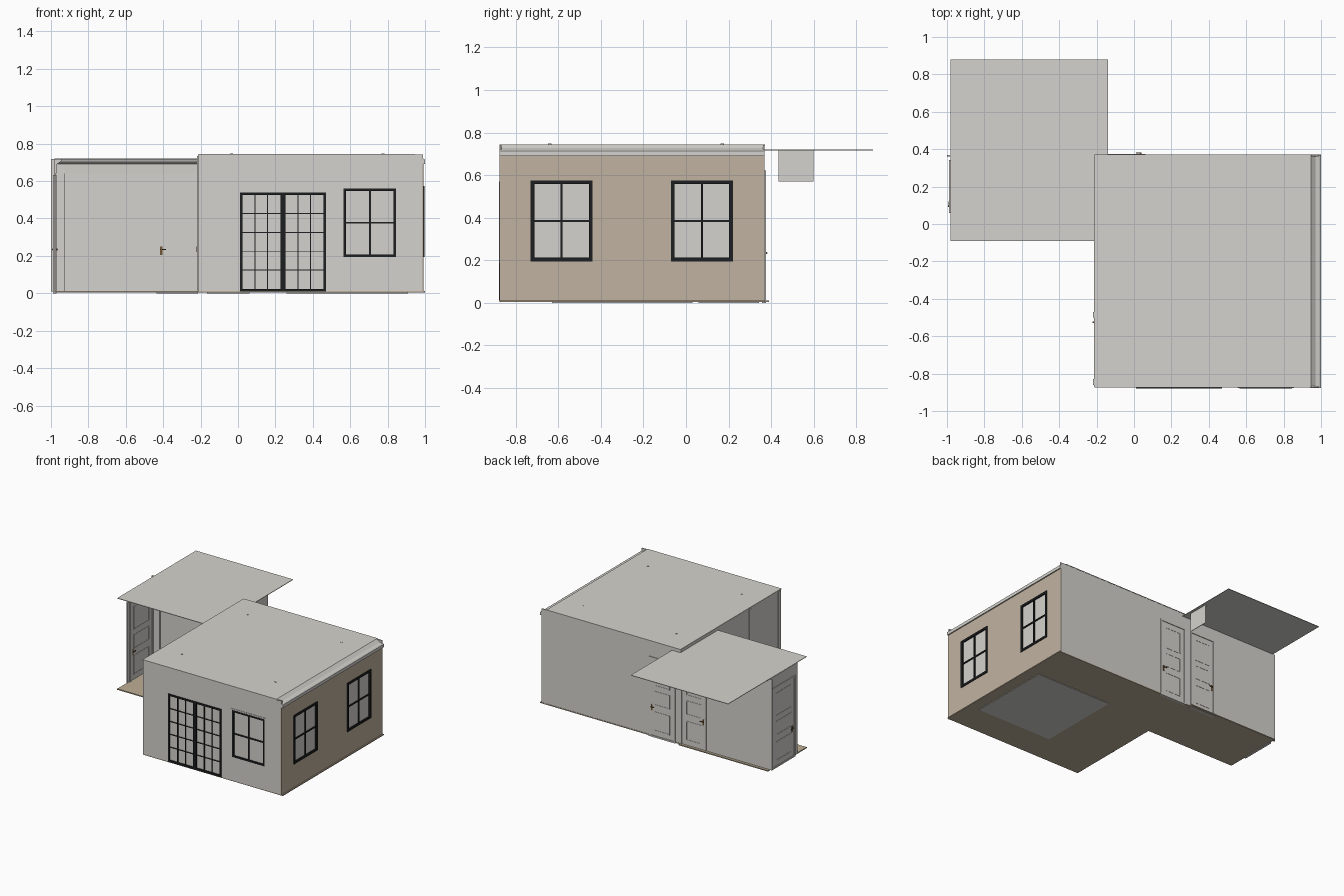
import bpy, bmesh, math
from mathutils import Matrix, Vector

if "Cube" in bpy.data.objects:
    bpy.data.objects.remove(bpy.data.objects["Cube"])


def mat(name, c):
    m = bpy.data.materials.new(name)
    m.diffuse_color = (*c, 1)
    m.use_nodes = True
    m.node_tree.nodes["Principled BSDF"].inputs["Base Color"].default_value = m.diffuse_color
    return m


GREY = mat("wall grey", (0.66, 0.65, 0.61))
BEIGE = mat("accent beige", (0.53, 0.45, 0.35))
WOOD = mat("floor tan", (0.52, 0.43, 0.31))
BLACK = mat("frame black", (0.012, 0.013, 0.014))
BRASS = mat("handle brass", (0.16, 0.09, 0.035))


def finish(bm, name, m):
    bmesh.ops.recalc_face_normals(bm, faces=bm.faces)
    me = bpy.data.meshes.new(name)
    bm.to_mesh(me)
    bm.free()
    me.materials.append(m)
    ob = bpy.data.objects.new(name, me)
    bpy.context.collection.objects.link(ob)
    return ob


def boxes(name, m, items):
    """One object out of boxes given as (x0, x1, y0, y1, z0, z1)."""
    bm = bmesh.new()
    for x0, x1, y0, y1, z0, z1 in items:
        bmesh.ops.create_cube(bm, size=1, matrix=Matrix.Translation(
            ((x0 + x1) / 2, (y0 + y1) / 2, (z0 + z1) / 2))
            @ Matrix.Diagonal((abs(x1 - x0), abs(y1 - y0), abs(z1 - z0), 1)))
    return finish(bm, name, m)


def on_wall(axis, d0, d1, u0, u1, z0, z1):
    """Box lying on a wall: d is depth along the axis, u runs along the wall."""
    return (d0, d1, u0, u1, z0, z1) if axis == 'x' else (u0, u1, d0, d1, z0, z1)


def ring(axis, d0, d1, u0, u1, z0, z1, t):
    return [on_wall(axis, d0, d1, *r) for r in (
        (u0, u0 + t, z0, z1), (u1 - t, u1, z0, z1),
        (u0 + t, u1 - t, z0, z0 + t), (u0 + t, u1 - t, z1 - t, z1))]


def wall(name, m, axis, d0, d1, u0, u1, z0, z1, holes=()):
    """Wall of boxes around rectangular openings (u0, u1, z0, z1) sorted by u."""
    out, u = [], u0
    for a, b, c, d in holes:
        out.append(on_wall(axis, d0, d1, u, a, z0, z1))
        if c > z0:
            out.append(on_wall(axis, d0, d1, a, b, z0, c))
        out.append(on_wall(axis, d0, d1, a, b, d, z1))
        u = b
    out.append(on_wall(axis, d0, d1, u, u1, z0, z1))
    return boxes(name, m, out)


def glazed(name, axis, d0, d1, u0, u1, z0, z1, t, cols, rows, bar):
    """Black frame with glazing bars and a grey pane in the middle."""
    mid = (d0 + d1) / 2
    parts = ring(axis, d0, d1, u0, u1, z0, z1, t)
    for i in range(1, cols):
        u = u0 + t + (u1 - u0 - 2 * t) * i / cols
        parts.append(on_wall(axis, d0 + .002, d1 - .002, u - bar, u + bar, z0 + t, z1 - t))
    for i in range(1, rows):
        z = z0 + t + (z1 - z0 - 2 * t) * i / rows
        parts.append(on_wall(axis, d0 + .003, d1 - .003, u0 + t, u1 - t, z - bar, z + bar))
    boxes(name + "_frame", BLACK, parts)
    boxes(name + "_pane", GREY, [on_wall(axis, mid - .001, mid + .001,
                                         u0 + t, u1 - t, z0 + t, z1 - t)])


def panel_door(name, axis, d, u0, u1, top, knob_u):
    """Slab with raised panels, casing and a handle on both sides of depth d."""
    boxes(name + "_slab", GREY, [on_wall(axis, d - .004, d + .004, u0, u1, .012, top)])
    trim = ring(axis, d - .009, d + .009, u0 - .012, u1 + .012, 0, top + .012, .012)
    for z0, z1 in ((.05, .2), (.25, .36), (.4, top - .04)):
        trim += ring(axis, d - .006, d + .006, u0 + .035, u1 - .035, z0, z1, .006)
    boxes(name + "_trim", GREY, trim)
    s = 1 if knob_u < (u0 + u1) / 2 else -1
    handle = [on_wall(axis, d - .014, d + .014, knob_u - .004, knob_u + .004, .229, .239)]
    for e in (-1, 1):
        a, b = sorted((d + e * .012, d + e * .016))
        c, f = sorted((knob_u - s * .004, knob_u + s * .025))
        handle.append(on_wall(axis, a, b, c, f, .231, .237))
        a, b = sorted((d + e * .003, d + e * .007))
        handle.append(on_wall(axis, a, b, knob_u - .006, knob_u + .006, .205, .25))
    boxes(name + "_handle", BRASS, handle)


def sweep(name, m, axis, profile, u0, u1):
    """Straight moulding: profile of (depth, z) points run along the wall."""
    bm = bmesh.new()
    place = (lambda d, u, z: (d, u, z)) if axis == 'x' else (lambda d, u, z: (u, d, z))
    f = bm.faces.new([bm.verts.new(place(d, u0, z)) for d, z in profile])
    r = bmesh.ops.extrude_face_region(bm, geom=[f])
    step = Vector(place(0, u1 - u0, 0))
    bmesh.ops.translate(bm, vec=step, verts=[v for v in r["geom"]
                                             if isinstance(v, bmesh.types.BMVert)])
    return finish(bm, name, m)


# Floors and rug
boxes("room_floor", WOOD, [(-.21, 1, -.875, .372, .004, .012)])
boxes("hall_floor", WOOD, [(-.98, -.21, -.09, .39, .004, .012)])
boxes("rug", GREY, [(.26, .91, -.63, .03, 0, .016)])

# Ceilings
boxes("room_ceiling", GREY, [(-.212, .945, -.875, .372, .74, .745)])
boxes("hall_ceiling", GREY, [(-.98, -.212, -.09, .88, .716, .72),
                             (-.212, -.14, .372, .88, .716, .72)])

# Recessed ceiling lights
bm = bmesh.new()
for x in (-.035, .775):
    for y in (-.64, .17):
        bmesh.ops.create_cone(bm, cap_ends=True, segments=12, radius1=.008, radius2=.008,
                              depth=.012, matrix=Matrix.Translation((x, y, .742)))
finish(bm, "ceiling_lights", GREY)

# Main room walls
RIGHT_WINDOWS = [(-.73, -.44), (-.07, .22)]
wall("front_wall", GREY, 'y', -.875, -.867, -.21, .99, .01, .742,
     [(.01, .47, .01, .54), (.565, .845, .195, .56)])
wall("right_wall", BEIGE, 'x', .983, .991, -.877, .366, .004, .692,
     [(a, b, .195, .575) for a, b in RIGHT_WINDOWS])
wall("left_wall", GREY, 'x', -.213, -.205, -.87, .366, .01, .742)
wall("back_wall", GREY, 'y', .362, .37, -.21, .99, .01, .742)
wall("hall_back_wall", GREY, 'y', .362, .37, -1, -.21, .01, .718)
wall("hall_end_wall", GREY, 'x', -.982, -.976, .03, .366, .01, .718)

# Sloped cornice above the right wall
sweep("right_cornice", GREY, 'x', [(.945, .745), (.97, .725), (.992, .72), (1, .714),
                                   (1, .69), (.98, .69), (.94, .74)], -.876, .37)

# French doors: two leaves, three by five panes
for i, (a, b) in enumerate(((.01, .24), (.24, .47))):
    glazed("french_door_%d" % (i + 1), 'y', -.88, -.86, a, b, .01, .54, .014, 3, 5, .0025)

# Sash windows
glazed("front_window", 'y', -.88, -.86, .565, .845, .195, .56, .013, 2, 2, .005)
boxes("front_window_casing", GREY, ring('y', -.878, -.862, .554, .856, .187, .571, .012))
for i, (a, b) in enumerate(RIGHT_WINDOWS):
    glazed("right_window_%d" % (i + 1), 'x', .975, .997, a, b, .195, .575, .017, 2, 2, .005)

# Panel doors
panel_door("room_door", 'y', .366, -.155, .05, .61, .035)
panel_door("hall_door", 'y', .366, -.425, -.225, .61, -.41)
panel_door("hall_end_door", 'x', -.979, .07, .33, .62, .095)

# Trim strips and handle on the outside of the left wall
boxes("left_wall_trim", GREY, [(-.218, -.213, y, y + .03, .01, .735) for y in (-.86, -.5)])
boxes("left_wall_handle", BRASS, [(-.222, -.213, -.53, -.52, .22, .25)])

# Hall crown moulding and baseboard
CROWN = [(0, .64), (.006, .64), (.008, .69), (.03, .705), (.035, .718), (0, .718)]
sweep("hall_crown", GREY, 'y', [(.362 - d, z) for d, z in CROWN], -.976, -.213)
sweep("hall_end_crown", GREY, 'x', [(-.976 + d, z) for d, z in CROWN], .03, .362)
boxes("hall_corner_post", GREY, [(-.976, -.925, .352, .362, .012, .7)])

# Interior crown and baseboards of the main room
INNER = [(0, .68), (.008, .68), (.035, .73), (.04, .74), (0, .74)]
sweep("front_crown", GREY, 'y', [(-.867 + d, z) for d, z in INNER], -.205, .945)
sweep("back_crown", GREY, 'y', [(.362 - d, z) for d, z in INNER], -.205, .945)
sweep("left_crown", GREY, 'x', [(-.205 + d, z) for d, z in INNER], -.867, .362)
boxes("baseboards", GREY, [(-.205, .01, -.867, -.858, .012, .06), (.47, .983, -.867, -.858, .012, .06),
                           (.065, .983, .353, .362, .012, .06), (-.205, -.196, -.867, .362, .012, .06),
                           (.974, .983, -.867, .362, .012, .06)])

# Wainscot frames and pilasters inside the front wall
panels = []
for u0, u1, z0, z1 in ((-.12, -.01, .08, .24), (-.12, -.01, .28, .64), (.57, .84, .07, .17)):
    panels += ring('y', -.867, -.86, u0, u1, z0, z1, .008)
boxes("front_wall_panels", GREY, panels)
boxes("pilasters", GREY, [(-.205, -.14, -.867, -.85, .012, .68), (.89, .975, -.867, -.85, .012, .68)])

# Panel hanging below the hall ceiling behind the room
boxes("hanging_panel", GREY, [(-.164, -.16, .435, .6, .57, .717)])
